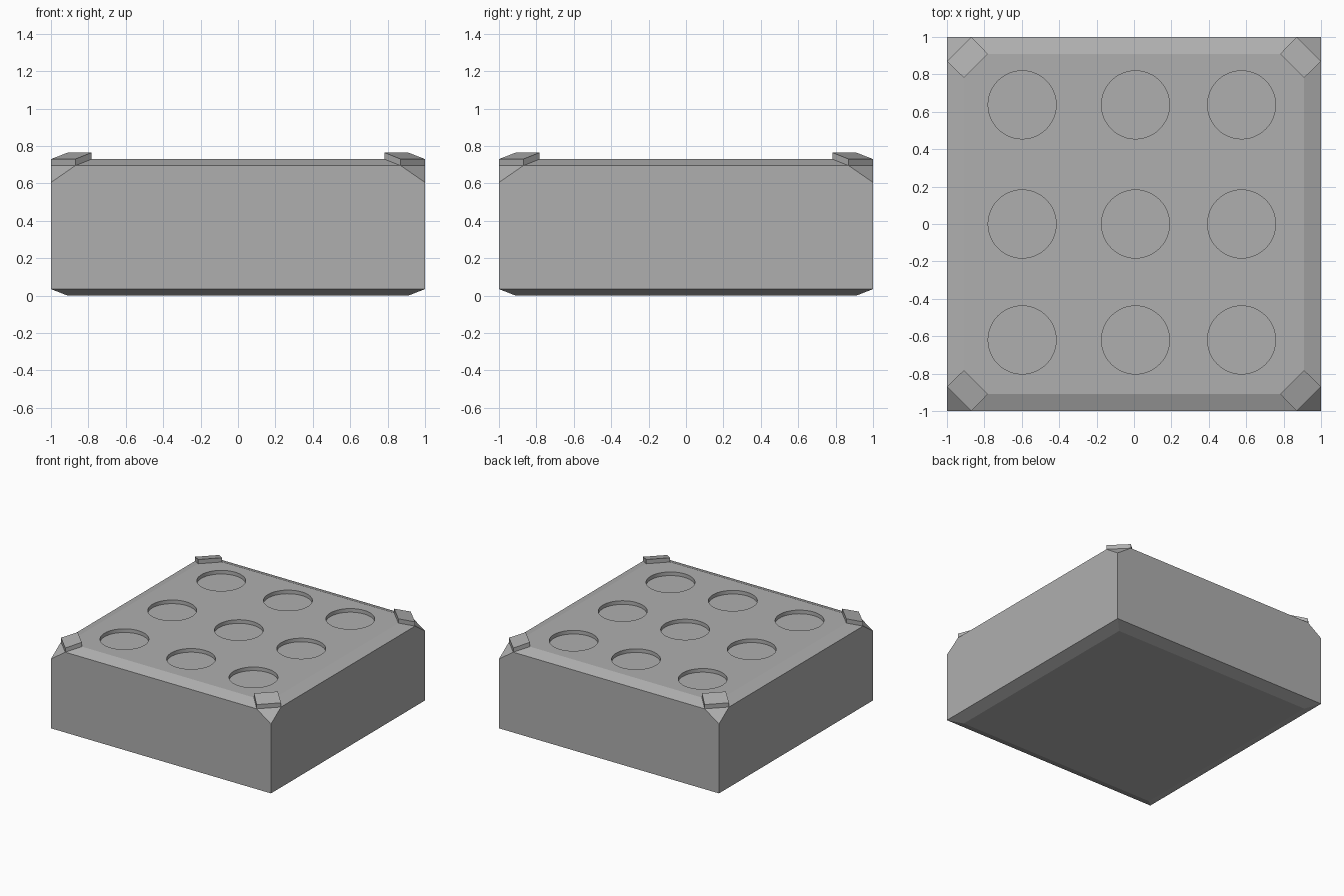
import bpy, bmesh
from math import radians

if "Cube" in bpy.data.objects:
    bpy.data.objects.remove(bpy.data.objects["Cube"])

SIGNS = [(sx, sy) for sx in (-1, 1) for sy in (-1, 1)]
# one corner of the top bevel: outer edge, then inner edge
PAD = [(0.87, 1, 0.695), (1, 0.87, 0.695), (0.91, 0.782, 0.73), (0.782, 0.91, 0.73)]

# dark grey finish
grey = bpy.data.materials.new("dark_grey")
grey.diffuse_color = (0.43, 0.43, 0.43, 1)
grey.use_nodes = True
grey.node_tree.nodes["Principled BSDF"].inputs["Base Color"].default_value = grey.diffuse_color


def hull_object(name, points):
    """Convex solid around the points, with flat regions merged to n-gons."""
    bm = bmesh.new()
    for p in points:
        bm.verts.new(p)
    bmesh.ops.convex_hull(bm, input=bm.verts[:])
    bmesh.ops.dissolve_limit(bm, angle_limit=radians(1), verts=bm.verts[:], edges=bm.edges[:])
    bmesh.ops.recalc_face_normals(bm, faces=bm.faces[:])
    mesh = bpy.data.meshes.new(name)
    bm.to_mesh(mesh)
    bm.free()
    mesh.materials.append(grey)
    obj = bpy.data.objects.new(name, mesh)
    bpy.context.collection.objects.link(obj)
    return obj


# block with bevelled rims and clipped top corners
corner = [(0.91, 0.91, 0), (1, 1, 0.035), (1, 1, 0.605)] + PAD
body = hull_object("block_body", [(x * sx, y * sy, z) for sx, sy in SIGNS for x, y, z in corner])

# raised sloping pads on the four corners
for sx, sy in SIGNS:
    hull_object("corner_pad", [(x * sx, y * sy, z + dz) for x, y, z in PAD for dz in (0, 0.035)])

# nine shallow round recesses
bm = bmesh.new()
for x in (-0.598, 0.008, 0.575):
    for y in (-0.62, 0, 0.637):
        ret = bmesh.ops.create_cone(bm, cap_ends=True, segments=48, radius1=0.182,
                                    radius2=0.182, depth=0.2)
        bmesh.ops.translate(bm, verts=ret["verts"], vec=(x, y, 0.80))
mesh = bpy.data.meshes.new("recess_cutter")
bm.to_mesh(mesh)
bm.free()
mesh.materials.append(grey)
cutter = bpy.data.objects.new("recess_cutter", mesh)
bpy.context.collection.objects.link(cutter)
cut = body.modifiers.new("recesses", "BOOLEAN")
cut.operation = "DIFFERENCE"
cut.solver = "EXACT"
cut.object = cutter

# apply the cut, then smooth only the recess walls
bpy.context.view_layer.objects.active = body
body.select_set(True)
bpy.ops.object.modifier_apply(modifier=cut.name)
bpy.data.objects.remove(cutter)
bpy.ops.object.shade_smooth_by_angle(angle=radians(10))
